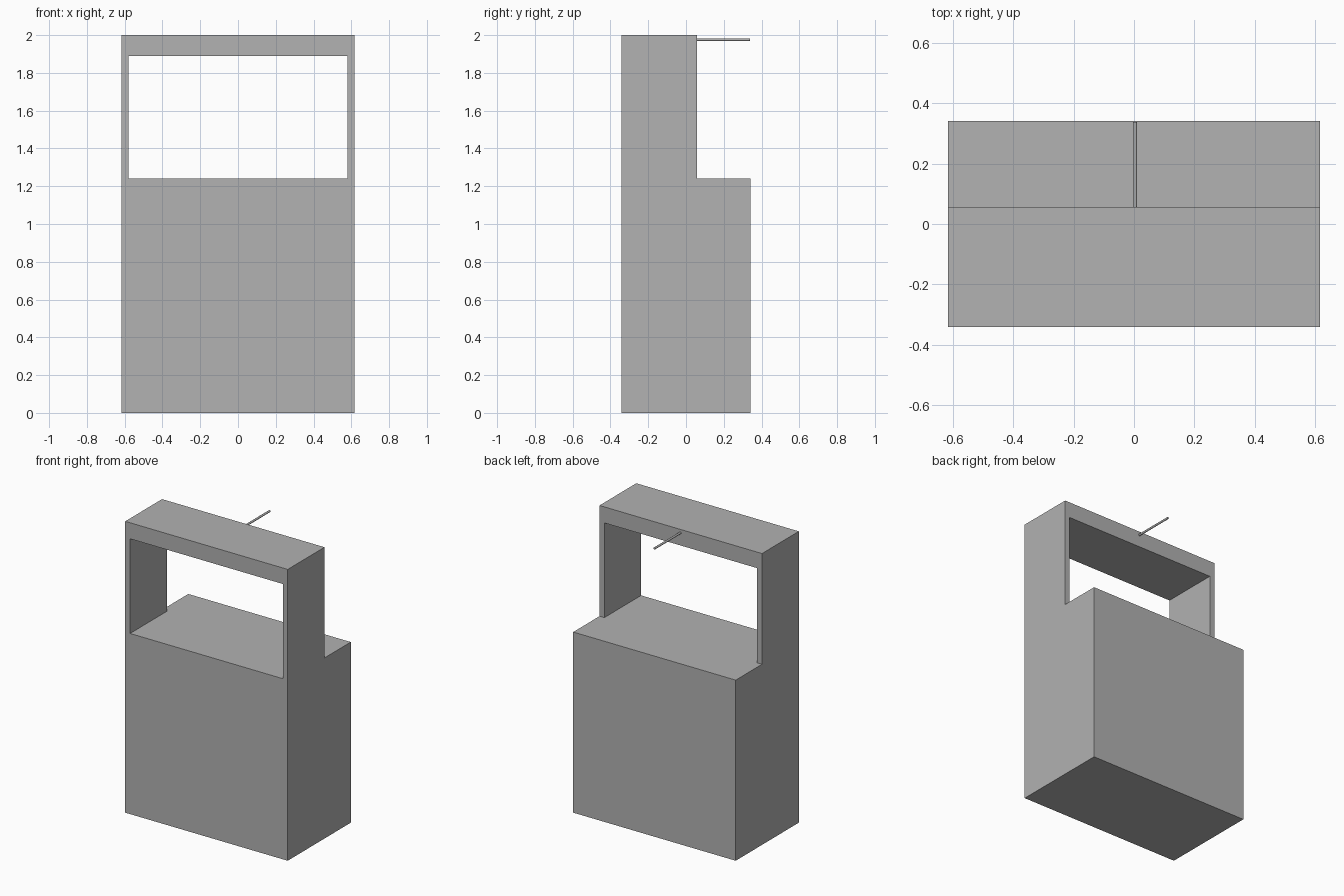
import bpy
import bmesh
from math import pi
from mathutils import Matrix, Vector

if "Cube" in bpy.data.objects:
    bpy.data.objects.remove(bpy.data.objects["Cube"], do_unlink=True)

HALF_W, HALF_D, HEIGHT = 0.617, 0.342, 2.0
LEDGE_Z = 1.24        # top of the solid base
FRAME_BACK = 0.057    # rear of the upper frame
OPENING_HALF_W, OPENING_TOP = 0.58, 1.89


def flat_material(name, grey):
    mat = bpy.data.materials.new(name)
    mat.use_nodes = True
    colour = (grey, grey, grey, 1)
    mat.diffuse_color = colour
    mat.node_tree.nodes["Principled BSDF"].inputs["Base Color"].default_value = colour
    return mat


def finish(name, bm, mat):
    bmesh.ops.recalc_face_normals(bm, faces=bm.faces)
    mesh = bpy.data.meshes.new(name)
    bm.to_mesh(mesh)
    bm.free()
    mesh.materials.append(mat)
    obj = bpy.data.objects.new(name, mesh)
    bpy.context.collection.objects.link(obj)
    return obj


def prism(name, profile, half_width, mat):
    """Extrude a (y, z) side profile across x, centred on x = 0."""
    bm = bmesh.new()
    face = bm.faces.new([bm.verts.new((-half_width, y, z)) for y, z in profile])
    extruded = bmesh.ops.extrude_face_region(bm, geom=[face])["geom"]
    moved = [v for v in extruded if isinstance(v, bmesh.types.BMVert)]
    bmesh.ops.translate(bm, verts=moved, vec=Vector((2 * half_width, 0, 0)))
    return finish(name, bm, mat)


grey = flat_material("plain grey", 0.445)

# Cabinet: stepped side profile with a deep base and a shallower upper frame
cabinet = prism("cabinet", [
    (-HALF_D, 0), (HALF_D, 0), (HALF_D, LEDGE_Z),
    (FRAME_BACK, LEDGE_Z), (FRAME_BACK, HEIGHT), (-HALF_D, HEIGHT)], HALF_W, grey)

# Window opening cut right through the upper frame, level with the ledge
cutter = prism("opening_cutter", [
    (-HALF_D - 0.1, LEDGE_Z), (FRAME_BACK + 0.1, LEDGE_Z),
    (FRAME_BACK + 0.1, OPENING_TOP), (-HALF_D - 0.1, OPENING_TOP)], OPENING_HALF_W, grey)
cutter.hide_render = True
cutter.hide_set(True)
cut = cabinet.modifiers.new("opening", "BOOLEAN")
cut.operation = "DIFFERENCE"
cut.solver = "EXACT"
cut.object = cutter

# Bake the cut so that no helper remains
bpy.context.view_layer.update()
evaluated = cabinet.evaluated_get(bpy.context.evaluated_depsgraph_get())
cut_mesh = bpy.data.meshes.new_from_object(evaluated)
cabinet.modifiers.clear()
cabinet.data = cut_mesh
bpy.data.objects.remove(cutter, do_unlink=True)

# Thin rod sticking out of the back of the top rail
ROD_END = 0.338
bm = bmesh.new()
bmesh.ops.create_cone(
    bm, cap_ends=True, segments=16, radius1=0.007, radius2=0.007,
    depth=ROD_END - FRAME_BACK,
    matrix=Matrix.Translation((0.003, (ROD_END + FRAME_BACK) / 2, 1.976))
    @ Matrix.Rotation(pi / 2, 4, "X"))
rod = finish("rear_rod", bm, grey)
for poly in rod.data.polygons:
    poly.use_smooth = len(poly.vertices) == 4
